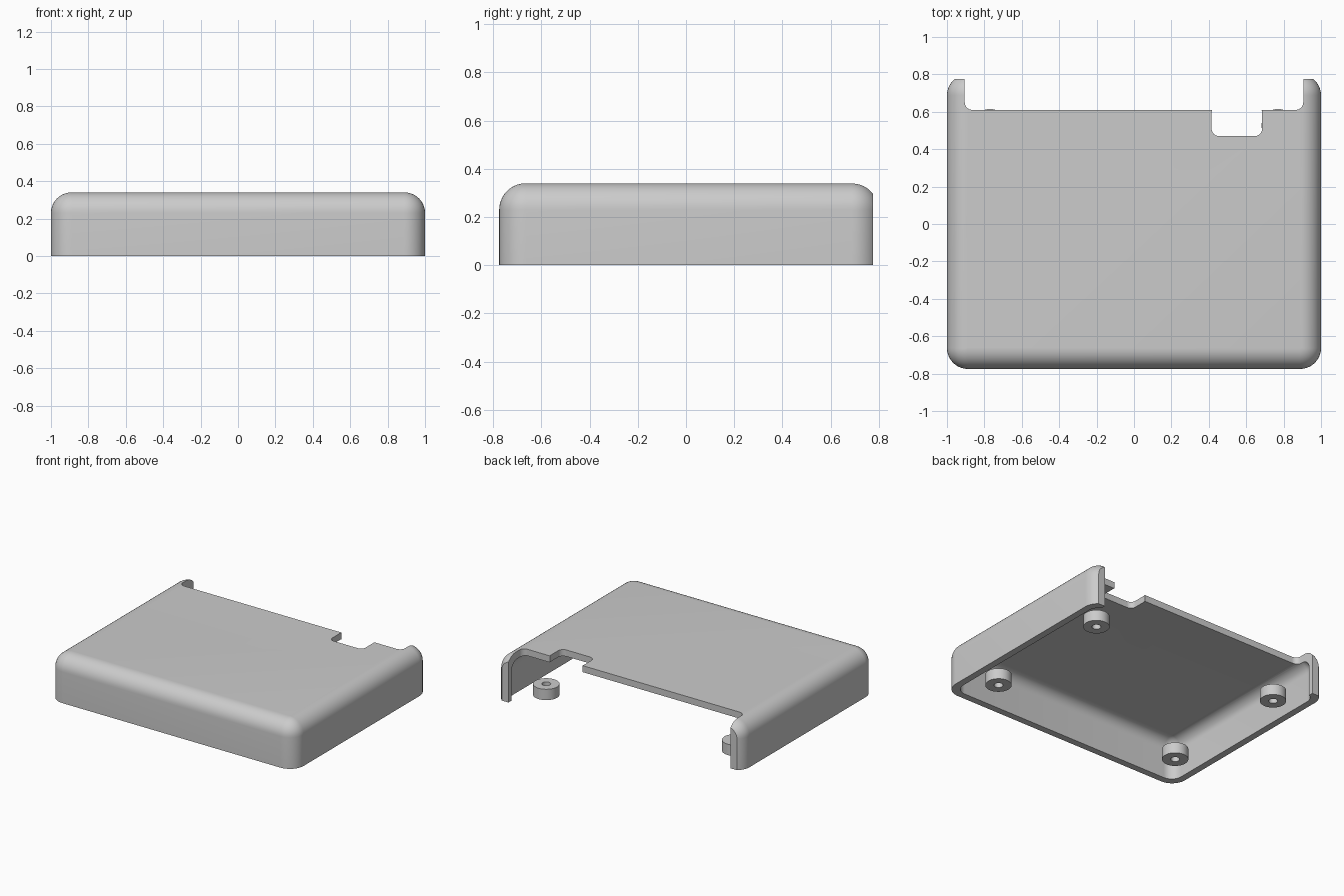
import bpy, bmesh, math

if "Cube" in bpy.data.objects:
    bpy.data.objects.remove(bpy.data.objects["Cube"])

plastic = bpy.data.materials.new("light grey plastic")
plastic.diffuse_color = (0.6, 0.6, 0.6, 1)
plastic.use_nodes = True
plastic.node_tree.nodes["Principled BSDF"].inputs["Base Color"].default_value = plastic.diffuse_color


def rounded_rect(x0, x1, y0, y1, r, z, n=10):
    """Counter-clockwise ring of points with rounded corners."""
    pts = []
    corners = [(x1 - r, y1 - r), (x0 + r, y1 - r), (x0 + r, y0 + r), (x1 - r, y0 + r)]
    for k, (cx, cy) in enumerate(corners):
        for i in range(n + 1):
            a = math.pi / 2 * (k + i / n)
            pts.append((cx + r * math.cos(a), cy + r * math.sin(a), z))
    return pts


def loft(name, rings, closed=False):
    """Skin a stack of rings; cap the ends, or join last ring to first."""
    bm = bmesh.new()
    vs = [[bm.verts.new(p) for p in ring] for ring in rings]
    n = len(rings[0])
    pairs = list(zip(vs, vs[1:])) + ([(vs[-1], vs[0])] if closed else [])
    for a, b in pairs:
        for i in range(n):
            j = (i + 1) % n
            bm.faces.new((a[i], a[j], b[j], b[i]))
    if not closed:
        bm.faces.new(list(reversed(vs[0])))
        bm.faces.new(vs[-1])
    bmesh.ops.recalc_face_normals(bm, faces=bm.faces)
    mesh = bpy.data.meshes.new(name)
    bm.to_mesh(mesh)
    bm.free()
    mesh.materials.append(plastic)
    obj = bpy.data.objects.new(name, mesh)
    bpy.context.collection.objects.link(obj)
    return obj


def domed_box(name, x, y0, y1, z0, z1, r, n=10):
    """Box with rounded upright edges and a filleted top."""
    rings = [rounded_rect(-x, x, y0, y1, r + 0.002, z0)]
    for i in range(n + 1):
        a = math.pi / 2 * i / n
        d = r * (1 - math.cos(a))
        rings.append(rounded_rect(-x + d, x - d, y0 + d, y1 - d, r + 0.002 - d,
                                  z1 - r + r * math.sin(a)))
    return loft(name, rings)


def block(name, x0, x1, y0, y1, r):
    """Tall rounded cutter block."""
    return loft(name, [rounded_rect(x0, x1, y0, y1, r, z) for z in (-0.3, 0.7)])


def smooth(obj):
    bpy.ops.object.select_all(action='DESELECT')
    obj.select_set(True)
    bpy.context.view_layer.objects.active = obj
    bpy.ops.object.shade_smooth_by_angle(angle=math.radians(30))


# Outer cover, hollowed from below and cut away at the back
cover = domed_box("cover_shell", 1.0, -0.775, 0.80, 0.0, 0.34, 0.11)
cutters = [
    domed_box("cavity_cutter", 0.95, -0.725, 0.75, -0.2, 0.292, 0.08),
    block("back_opening_cutter", -0.905, 0.905, 0.61, 1.3, 0.04),
    block("cable_notch_cutter", 0.415, 0.685, 0.47, 0.635, 0.04),
    block("back_trim_cutter", -1.4, 1.4, 0.775, 1.5, 0.05),
]
for c in cutters:
    c.hide_render = True
    m = cover.modifiers.new(c.name, 'BOOLEAN')
    m.operation = 'DIFFERENCE'
    m.solver = 'EXACT'
    m.object = c
dg = bpy.context.evaluated_depsgraph_get()
cover.data = bpy.data.meshes.new_from_object(cover.evaluated_get(dg))
cover.modifiers.clear()
for c in cutters:
    bpy.data.objects.remove(c)
smooth(cover)

# Four ring-shaped screw posts, level with the bottom rim
def circle(cx, cy, r, z, n=40):
    return [(cx + r * math.cos(2 * math.pi * i / n),
             cy + r * math.sin(2 * math.pi * i / n), z) for i in range(n)]


for side, x in (("left", -0.77), ("right", 0.77)):
    for end, y in (("front", -0.49), ("back", 0.527)):
        profile = [(0.088, 0.0), (0.088, 0.08), (0.03, 0.08), (0.03, 0.0)]
        post = loft(f"screw_post_{end}_{side}",
                    [circle(x, y, r, z) for r, z in profile], closed=True)
        smooth(post)
